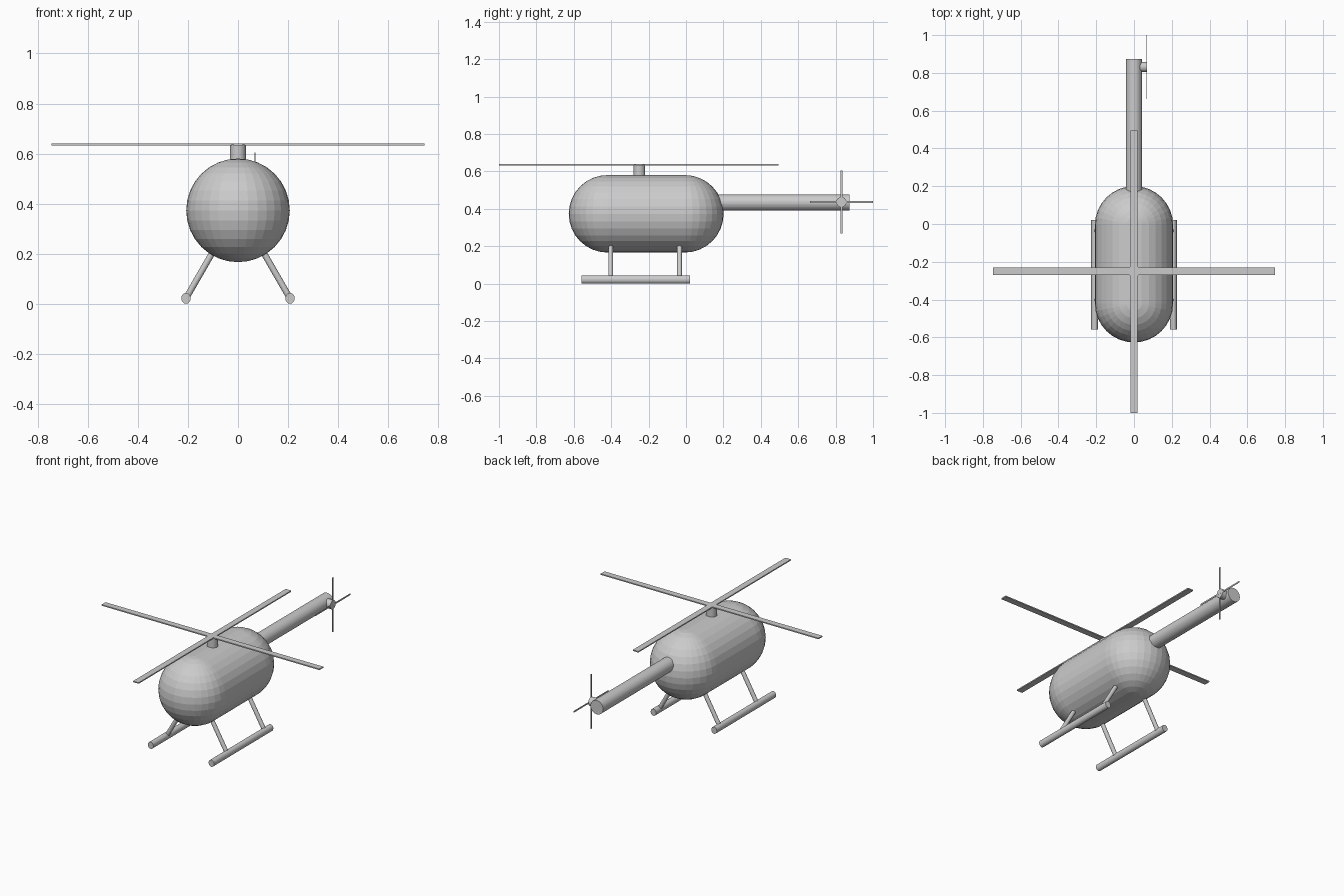
import bpy, bmesh
from mathutils import Vector, Matrix

if "Cube" in bpy.data.objects:
    bpy.data.objects.remove(bpy.data.objects["Cube"])


def finish(name, bm):
    bmesh.ops.recalc_face_normals(bm, faces=bm.faces)
    me = bpy.data.meshes.new(name)
    bm.to_mesh(me)
    bm.free()
    ob = bpy.data.objects.new(name, me)
    bpy.context.collection.objects.link(ob)
    return ob


def tube(name, a, b, r, sides=32, squash=(1, 1)):
    """Capped cylinder from a to b, with optional oval cross-section."""
    a, b = Vector(a), Vector(b)
    d = b - a
    m = (Matrix.Translation((a + b) / 2)
         @ d.to_track_quat('Z', 'Y').to_matrix().to_4x4()
         @ Matrix.Diagonal((squash[0], squash[1], 1, 1)))
    bm = bmesh.new()
    bmesh.ops.create_cone(bm, cap_ends=True, segments=sides, radius1=r,
                          radius2=r, depth=d.length, matrix=m)
    return finish(name, bm)


def box(name, centre, size):
    bm = bmesh.new()
    bmesh.ops.create_cube(bm, size=1, matrix=Matrix.Translation(centre)
                          @ Matrix.Diagonal((*size, 1)))
    return finish(name, bm)


# Cabin: half a sphere, extruded from its open rim and mirrored into a capsule
R, HALF = 0.207, 0.207
bm = bmesh.new()
bmesh.ops.create_uvsphere(bm, u_segments=32, v_segments=16, radius=R)
bmesh.ops.bisect_plane(bm, geom=bm.verts[:] + bm.edges[:] + bm.faces[:],
                       dist=1e-4, plane_co=(0, 0, 0), plane_no=(0, 1, 0),
                       clear_inner=True)
bmesh.ops.translate(bm, verts=bm.verts, vec=(0, HALF, 0))
rim = [e for e in bm.edges if e.is_boundary]
ext = bmesh.ops.extrude_edge_only(bm, edges=rim)['geom']
for v in ext:
    if isinstance(v, bmesh.types.BMVert):
        v.co.y = 0
cabin = finish("cabin", bm)
cabin.location = (0, -0.213, 0.373)
mod = cabin.modifiers.new("mirror", 'MIRROR')
mod.use_axis = (False, True, False)

# Mast and main rotor
MY = -0.25
tube("mast", (0, MY, 0.54), (0, MY, 0.636), 0.032)
box("main_blade_across", (0, MY, 0.636), (1.492, 0.038, 0.007))
box("main_blade_along", (0, MY - 0.003, 0.636), (0.038, 1.494, 0.007))

# Tail boom, hub and tail rotor
TY, TZ = 0.831, 0.436
tube("tail_boom", (0, 0.1, 0.433), (0, 0.873, 0.433), 0.043)
tube("tail_hub", (0, TY, TZ), (0.069, TY, TZ), 0.027)
box("tail_blade_upright", (0.068, TY, TZ), (0.003, 0.009, 0.338))
box("tail_blade_level", (0.068, TY, TZ), (0.003, 0.338, 0.009))

# Landing skids and their splayed struts
for s, side in ((-1, "left"), (1, "right")):
    tube(f"{side}_skid", (s * 0.208, -0.558, 0.0215), (s * 0.208, 0.022, 0.0215),
         0.02, squash=(0.93, 1.07))
    for y, end in ((-0.402, "front"), (-0.035, "rear")):
        tube(f"{side}_{end}_strut", (s * 0.205, y, 0.026), (s * 0.092, y, 0.222), 0.0125)
